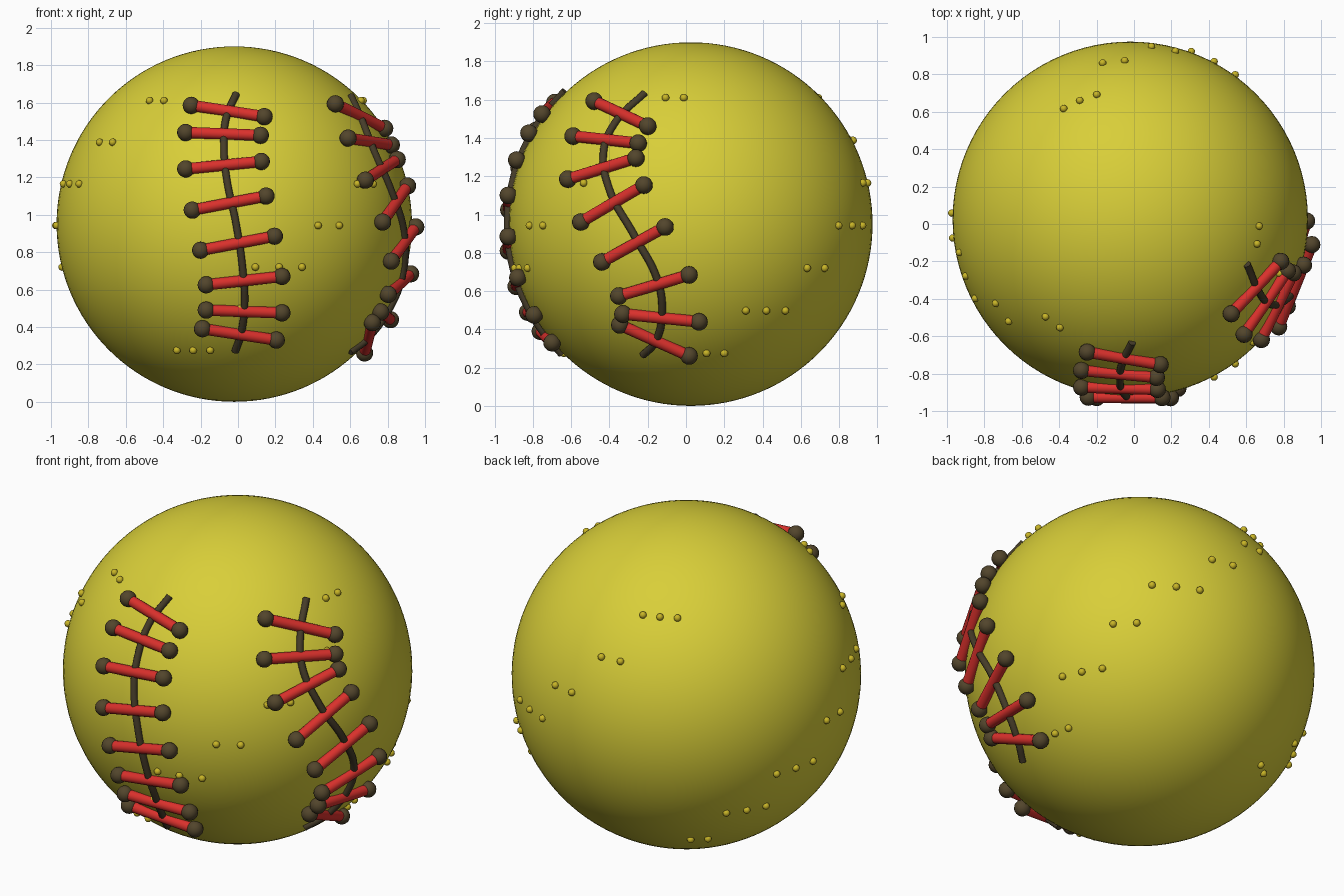
import bpy, bmesh
from math import sqrt, sin, cos, radians
from mathutils import Vector, Matrix

cube = bpy.data.objects.get("Cube")
if cube:
    bpy.data.objects.remove(cube)

CENTER = Vector((-0.02, 0.025, 0.95))
RADIUS = 0.95


def material(name, color):
    m = bpy.data.materials.new(name)
    m.use_nodes = True
    m.diffuse_color = (*color, 1)
    m.node_tree.nodes["Principled BSDF"].inputs["Base Color"].default_value = (*color, 1)
    return m


yellow = material("ball yellow", (0.69, 0.62, 0.04))
gold = material("dot gold", (0.58, 0.46, 0.02))
red = material("stitch red", (0.70, 0.03, 0.025))
brown = material("knot brown", (0.085, 0.06, 0.025))
dark = material("seam brown", (0.06, 0.045, 0.022))


def finish(name, bm, mat):
    mesh = bpy.data.meshes.new(name)
    bm.to_mesh(mesh)
    bm.free()
    mesh.materials.append(mat)
    ob = bpy.data.objects.new(name, mesh)
    bpy.context.collection.objects.link(ob)
    bpy.ops.object.select_all(action="DESELECT")
    bpy.context.view_layer.objects.active = ob
    ob.select_set(True)
    bpy.ops.object.shade_smooth_by_angle(angle=radians(40))
    return ob


def add_sphere(bm, pos, r, u=16, v=10):
    bmesh.ops.create_uvsphere(bm, u_segments=u, v_segments=v, radius=r,
                              matrix=Matrix.Translation(pos))


def add_rod(bm, a, b, r):
    d = b - a
    rot = d.to_track_quat("Z", "Y").to_matrix().to_4x4()
    bmesh.ops.create_cone(bm, cap_ends=True, segments=16, radius1=r, radius2=r,
                          depth=d.length, matrix=Matrix.Translation((a + b) / 2) @ rot)


def on_front(p, r):
    """Lift an (x, z) point onto the front of a sphere of radius r."""
    x, z = p[0] - CENTER.x, p[1] - CENTER.z
    return CENTER + Vector((x, -sqrt(r * r - x * x - z * z), z))


def on_side(p, r):
    """Lift a (y, z) point onto the +x side of a sphere of radius r."""
    y, z = p[0] - CENTER.y, p[1] - CENTER.z
    return CENTER + Vector((sqrt(r * r - y * y - z * z), y, z))


def seam(name, points, lift):
    curve = bpy.data.curves.new(name, "CURVE")
    curve.dimensions = "3D"
    curve.bevel_depth = 0.02
    curve.bevel_resolution = 3
    curve.use_fill_caps = True
    spline = curve.splines.new("BEZIER")
    spline.bezier_points.add(len(points) - 1)
    for bp, p in zip(spline.bezier_points, points):
        bp.co = lift(p, RADIUS + 0.007)
        bp.handle_left_type = bp.handle_right_type = "AUTO"
    curve.materials.append(dark)
    bpy.context.collection.objects.link(bpy.data.objects.new(name, curve))


def stitches(prefix, pairs, lift):
    rods, knots = bmesh.new(), bmesh.new()
    for y0, z0, y1, z1 in pairs:
        a, b = lift((y0, z0), RADIUS + 0.03), lift((y1, z1), RADIUS + 0.03)
        add_rod(rods, a, b, 0.03)
        add_sphere(knots, a, 0.046)
        add_sphere(knots, b, 0.046)
    finish(prefix + "_stitches", rods, red)
    finish(prefix + "_knots", knots, brown)


# Ball
bm = bmesh.new()
add_sphere(bm, CENTER, RADIUS, 96, 64)
finish("ball", bm, yellow)

# Front seam and its stitches
seam("front_seam", [(-.01, 1.645), (-.065, 1.51), (-.075, 1.35), (-.06, 1.19), (-.01, .95),
                    (.025, .71), (.035, .52), (.015, .36), (-.015, .27)], on_front)
stitches("front", [(-.25, 1.585, .14, 1.525), (-.28, 1.44, .12, 1.425),
                   (-.28, 1.245, .125, 1.285), (-.245, 1.025, .15, 1.10),
                   (-.20, .81, .195, .885), (-.17, .625, .235, .67),
                   (-.17, .49, .235, .475), (-.19, .39, .205, .33)], on_front)

# Side seam and its stitches
seam("side_seam", [(-.215, 1.635), (-.37, 1.48), (-.43, 1.335), (-.4, 1.13), (-.27, .89),
                   (-.15, .66), (-.125, .49), (-.16, .335), (-.225, .265)], on_side)
stitches("side", [(-.48, 1.593, -.20, 1.462), (-.59, 1.41, -.25, 1.373),
                  (-.618, 1.185, -.262, 1.295), (-.55, .961, -.22, 1.154),
                  (-.44, .752, -.11, .935), (-.351, .574, .016, .684),
                  (-.33, .48, .068, .439), (-.346, .423, .016, .261)], on_side)

# Raised dots: seven rows of three small groups, each row turned a little
bm = bmesh.new()
counts = ["322", "222", "232", "322", "233", "332", "223"]
R = RADIUS + 0.005
for row, groups in enumerate(counts):
    z = 0.66 - 0.2225 * row
    ring = sqrt(R * R - z * z)
    for g, n in enumerate(map(int, groups)):
        for k in range(n):
            a = radians(113 - 17 * row + 120 * g + 8 * (k - (n - 1) / 2))
            add_sphere(bm, CENTER + Vector((ring * cos(a), ring * sin(a), z)), 0.02, 12, 8)
finish("surface_dots", bm, gold)
